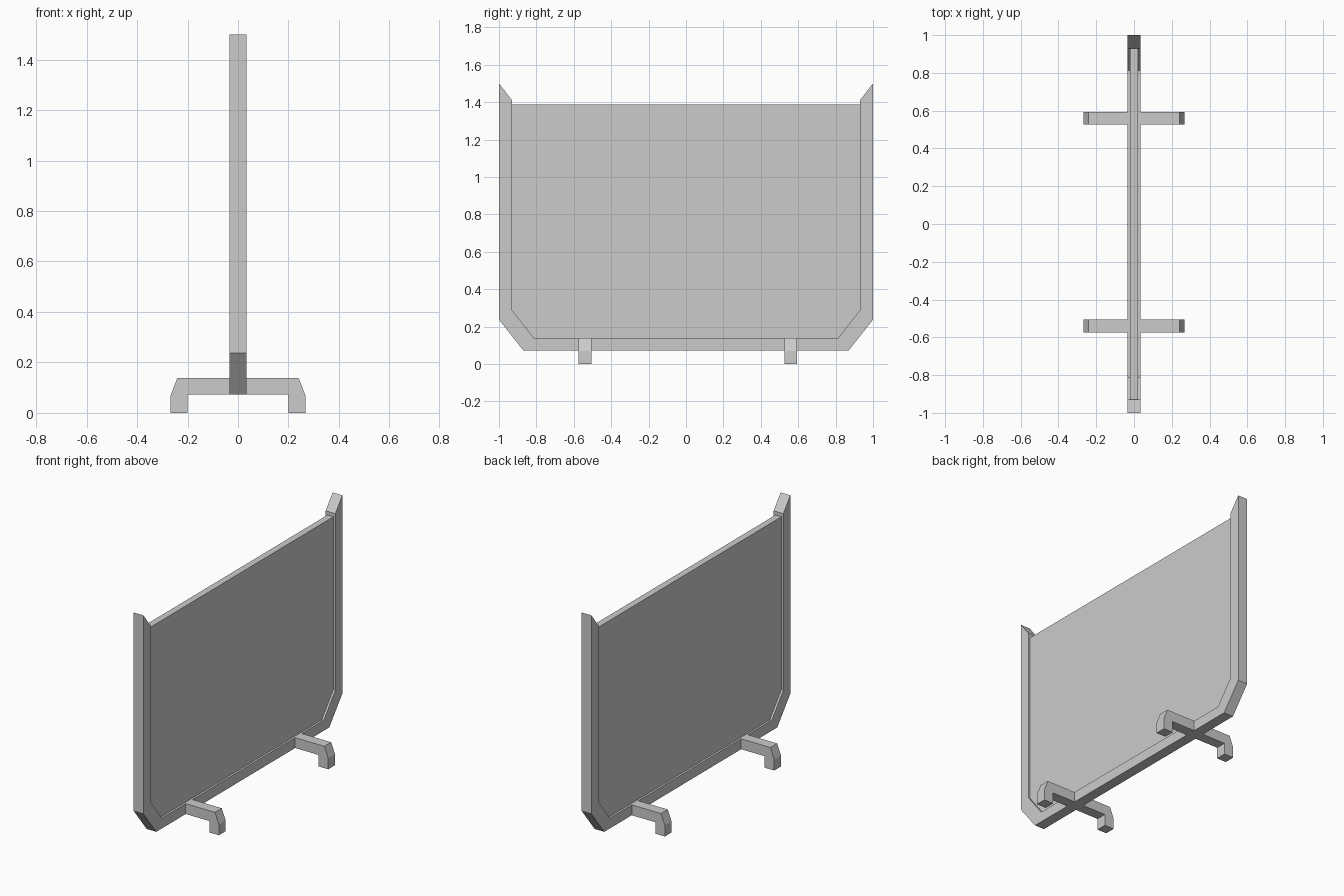
import bpy, bmesh
from mathutils import Vector

if "Cube" in bpy.data.objects:
    bpy.data.objects.remove(bpy.data.objects["Cube"])


def prism(name, profile, to_3d, depth):
    """Extrude a closed 2D profile along the vector depth."""
    bm = bmesh.new()
    face = bm.faces.new([bm.verts.new(to_3d(a, b)) for a, b in profile])
    ext = bmesh.ops.extrude_face_region(bm, geom=[face])
    moved = [g for g in ext["geom"] if isinstance(g, bmesh.types.BMVert)]
    bmesh.ops.translate(bm, verts=moved, vec=Vector(depth))
    bmesh.ops.recalc_face_normals(bm, faces=bm.faces)
    mesh = bpy.data.meshes.new(name)
    bm.to_mesh(mesh)
    bm.free()
    obj = bpy.data.objects.new(name, mesh)
    bpy.context.collection.objects.link(obj)
    return obj


def mirrored(half):
    """Complete a half outline across the vertical axis."""
    return half + [(-a, b) for a, b in reversed(half)]


FRAME = 0.034    # half thickness of frame
PANEL = 0.021    # half thickness of panel

# U-shaped frame with chamfered corners and slanted post tips
outer = [(-1.0, 1.5), (-1.0, 0.237), (-0.87, 0.073)]
inner = [(-0.93, 1.41), (-0.93, 0.288), (-0.813, 0.139)]
prism("frame", mirrored(outer) + mirrored(inner)[::-1],
      lambda y, z: (-FRAME, y, z), (2 * FRAME, 0, 0))

# Thin panel filling the frame opening
prism("panel", mirrored([(-0.93, 1.387)] + inner[1:]),
      lambda y, z: (-PANEL, y, z), (2 * PANEL, 0, 0))

# Bent feet on both sides of the lower rail
foot = [(FRAME, 0.073), (0.2, 0.073), (0.2, 0), (0.267, 0),
        (0.267, 0.07), (0.24, 0.139), (FRAME, 0.139)]
for label, y0 in (("front", -0.574), ("back", 0.526)):
    for side, s in (("left", -1), ("right", 1)):
        prism(f"{label}_{side}_foot", foot,
              lambda x, z: (s * x, y0, z), (0, 0.068, 0))
